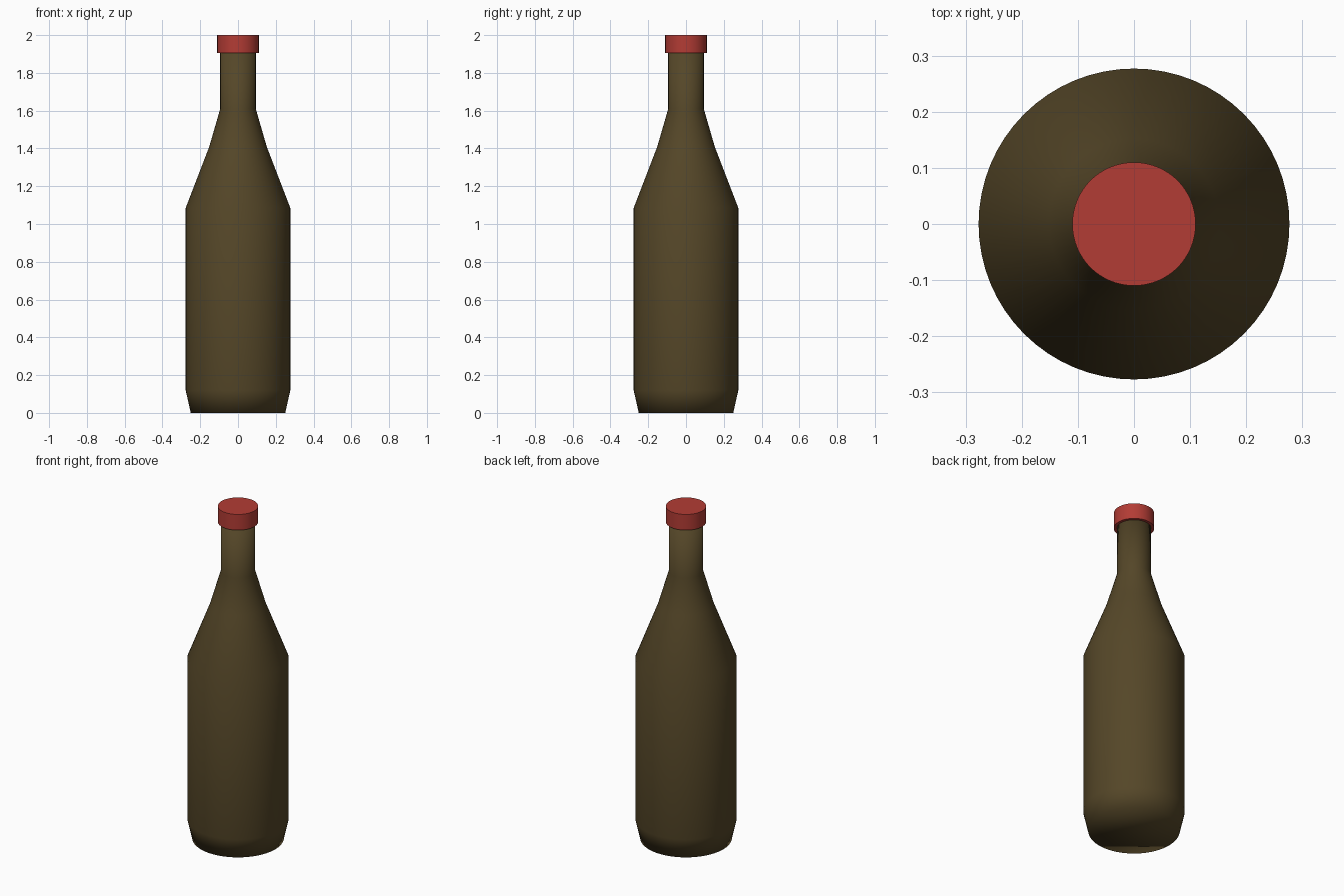
import bpy, math

if "Cube" in bpy.data.objects:
    bpy.data.objects.remove(bpy.data.objects["Cube"])

SEGMENTS = 64


def material(name, color):
    mat = bpy.data.materials.new(name)
    mat.diffuse_color = color
    mat.use_nodes = True
    mat.node_tree.nodes["Principled BSDF"].inputs["Base Color"].default_value = mat.diffuse_color
    return mat


def lathe(name, profile, mat):
    """Revolve (radius, height) points around z and close both ends."""
    verts = [(r * math.cos(2 * math.pi * i / SEGMENTS),
              r * math.sin(2 * math.pi * i / SEGMENTS), z)
             for r, z in profile for i in range(SEGMENTS)]
    faces = []
    for k in range(len(profile) - 1):
        a, b = k * SEGMENTS, (k + 1) * SEGMENTS
        for i in range(SEGMENTS):
            j = (i + 1) % SEGMENTS
            faces.append((a + i, a + j, b + j, b + i))
    top = (len(profile) - 1) * SEGMENTS
    faces.append(tuple(reversed(range(SEGMENTS))))
    faces.append(tuple(range(top, top + SEGMENTS)))
    mesh = bpy.data.meshes.new(name)
    mesh.from_pydata(verts, [], faces)
    mesh.materials.append(mat)
    obj = bpy.data.objects.new(name, mesh)
    bpy.context.collection.objects.link(obj)
    bpy.ops.object.select_all(action='DESELECT')
    obj.select_set(True)
    bpy.context.view_layer.objects.active = obj
    return obj


# Glass body: tapered foot, straight sides, sloping shoulder, neck
lathe("bottle_body",
      [(0.25, 0), (0.277, 0.12), (0.277, 1.085),
       (0.152, 1.41), (0.094, 1.61), (0.094, 1.93)],
      material("brown_glass", (0.09, 0.062, 0.021, 1)))
bpy.ops.object.shade_smooth()

# Cap: plain disc with crisp rims
lathe("bottle_cap", [(0.11, 1.905), (0.11, 2.0)],
      material("red_cap", (0.45, 0.045, 0.035, 1)))
bpy.ops.object.shade_smooth_by_angle(angle=math.radians(30))
